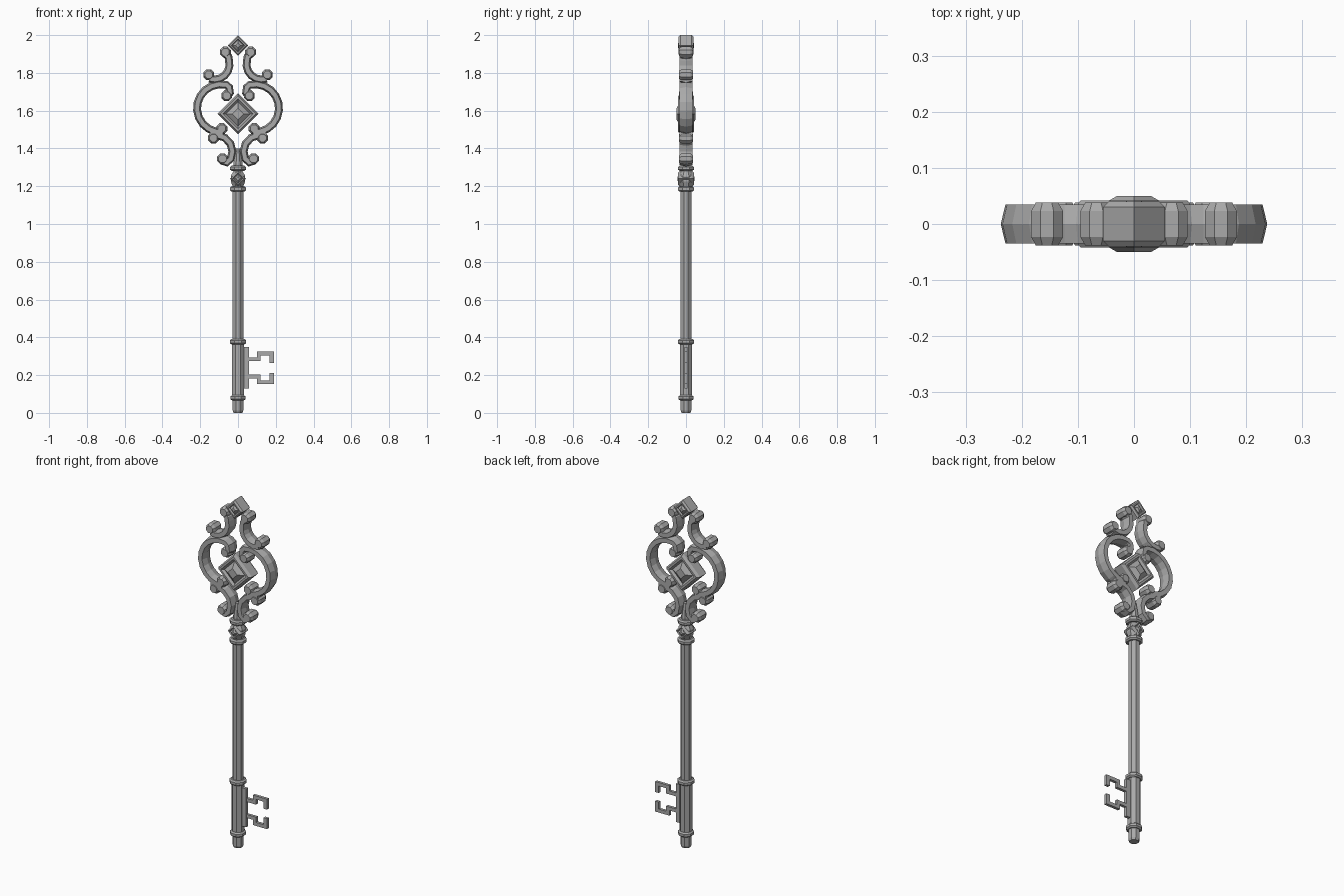
import bpy, bmesh, math
from mathutils import Vector

cube = bpy.data.objects.get("Cube")
if cube:
    bpy.data.objects.remove(cube)

metal = bpy.data.materials.new("grey metal")
metal.use_nodes = True
GREY = (0.40, 0.40, 0.40, 1)
metal.diffuse_color = GREY
metal.node_tree.nodes["Principled BSDF"].inputs["Base Color"].default_value = GREY


def finish(bm, name):
    bmesh.ops.recalc_face_normals(bm, faces=bm.faces)
    mesh = bpy.data.meshes.new(name)
    bm.to_mesh(mesh)
    bm.free()
    mesh.materials.append(metal)
    obj = bpy.data.objects.new(name, mesh)
    bpy.context.collection.objects.link(obj)
    return obj


def loft(name, rings):
    """Skin a row of closed rings and cap both ends."""
    bm = bmesh.new()
    rows = [[bm.verts.new(p) for p in ring] for ring in rings]
    n = len(rows[0])
    for a, b in zip(rows, rows[1:]):
        for i in range(n):
            j = (i + 1) % n
            bm.faces.new((a[i], a[j], b[j], b[i]))
    bm.faces.new(rows[0])
    bm.faces.new(rows[-1])
    return finish(bm, name)


def lathe(name, profile, sides=8):
    """Faceted turned part from (radius, height) pairs, a flat facing front."""
    turn = [2 * math.pi * (i + 0.5) / sides for i in range(sides)]
    k = 1 / math.cos(math.pi / sides)
    return loft(name, [[(r * k * math.cos(a), r * k * math.sin(a), z) for a in turn]
                       for r, z in profile])


def sweep(name, path, half=0.021, depth=0.035):
    """Six-sided bar along a path in the xz plane."""
    pts = [Vector((x, 0, z)) for x, z in path]
    rings = []
    for i, p in enumerate(pts):
        t = (pts[min(i + 1, len(pts) - 1)] - pts[max(i - 1, 0)]).normalized()
        side = Vector((t.z, 0, -t.x))
        rings.append([p + side * half * u + Vector((0, depth * v, 0)) for u, v in
                      ((1, 0), (.6, 1), (-.6, 1), (-1, 0), (-.6, -1), (.6, -1))])
    return loft(name, rings)


def knob(name, x, z, r=0.031, depth=0.038):
    """Chamfered eight-sided scroll end, axis along y."""
    turn = [math.pi * (i + 0.5) / 4 for i in range(8)]
    return loft(name, [[(x + r * s * math.cos(a), y * depth, z + r * s * math.sin(a))
                        for a in turn]
                       for s, y in ((.7, -1), (1, -.6), (1, .6), (.7, 1))])


def diamond(name, z, steps):
    """Stepped square gem standing on a corner; steps are (half size, depth)."""
    layers = [(s, -d) for s, d in reversed(steps)] + list(steps)
    return loft(name, [[(s, y, z), (0, y, z + s), (-s, y, z), (0, y, z - s)]
                       for s, y in layers])


def arc(cx, cz, r, start, end, n):
    return [(cx + r * math.cos(math.radians(start + (end - start) * i / n)),
             cz + r * math.sin(math.radians(start + (end - start) * i / n)))
            for i in range(n + 1)]


# Scrolls of the bow, each mirrored left and right
ring = [(.058, 1.675), (.042, 1.695), (.047, 1.725)] + arc(.09, 1.613, .127, 103, -95, 11)
upper = [(.07, 1.905), (.05, 1.885)] + arc(.125, 1.845, .08, 165, 290, 6)
lower = [(.15, 1.475), (.115, 1.472), (.07, 1.457), (.04, 1.425), (.03, 1.385),
         (.038, 1.345), (.06, 1.325), (.085, 1.335)]
scrolls = {
    "side_ring": (ring, [(.06, 1.68), (.085, 1.505)]),
    "upper_scroll": (upper, [(.067, 1.91), (.155, 1.79)]),
    "lower_scroll": (lower, [(.082, 1.345), (.13, 1.455)]),
}
for label, sign in (("left", 1), ("right", -1)):
    for part, (path, ends) in scrolls.items():
        sweep(f"{label}_{part}", [(sign * x, z) for x, z in path])
        for k, (x, z) in enumerate(ends):
            knob(f"{label}_{part}_knob_{k + 1}", sign * x, z)

# Gems: a raised rim, a sunken groove and a pyramid in the middle
diamond("centre_gem", 1.583, [(.108, .025), (.095, .042), (.08, .042), (.065, .03), (.055, .036), (.03, .05)])
diamond("top_gem", 1.945, [(.055, .03), (.045, .04), (.035, .04), (.03, .03), (.012, .042)])
diamond("neck_gem", 1.24, [(.043, .03), (.032, .042), (.024, .036), (.01, .045)])

# Shaft, neck and collars
lathe("shaft", [(.028, .37), (.028, 1.19)])
lathe("lower_shaft", [(.031, .07), (.031, .38)])
lathe("tip", [(.023, 0), (.028, .012), (.028, .08)])
lathe("neck", [(.026, 1.18), (.028, 1.2), (.038, 1.225), (.038, 1.255), (.024, 1.28),
               (.024, 1.32), (.012, 1.4)])
for name, z, r in (("tip_collar", .08, .04), ("shaft_collar", .377, .043),
                   ("neck_collar", 1.185, .043), ("bow_collar", 1.295, .042)):
    lathe(name, [(r - .008, z - .014), (r, z - .007), (r, z + .007), (r - .008, z + .014)])


def plate(bm, x0, x1, z0, z1, t):
    made = bmesh.ops.create_cube(bm, size=1)["verts"]
    for v in made:
        v.co = Vector(((x0 + x1) / 2 + v.co.x * (x1 - x0), v.co.y * t,
                       (z0 + z1) / 2 + v.co.z * (z1 - z0)))


# Bit: back plate with two mirrored hooked teeth
bm = bmesh.new()
plate(bm, .025, .058, .128, .348, .018)
finish(bm, "bit_plate")
for name, s in (("upper_tooth", 1), ("lower_tooth", -1)):
    bm = bmesh.new()
    for x0, x1, a, b in ((.055, .12, .036, .056), (.1, .12, .056, .086),
                         (.12, .19, .066, .086), (.168, .19, .026, .066)):
        plate(bm, x0, x1, *sorted((.238 + s * a, .238 + s * b)), .016)
    finish(bm, name)
